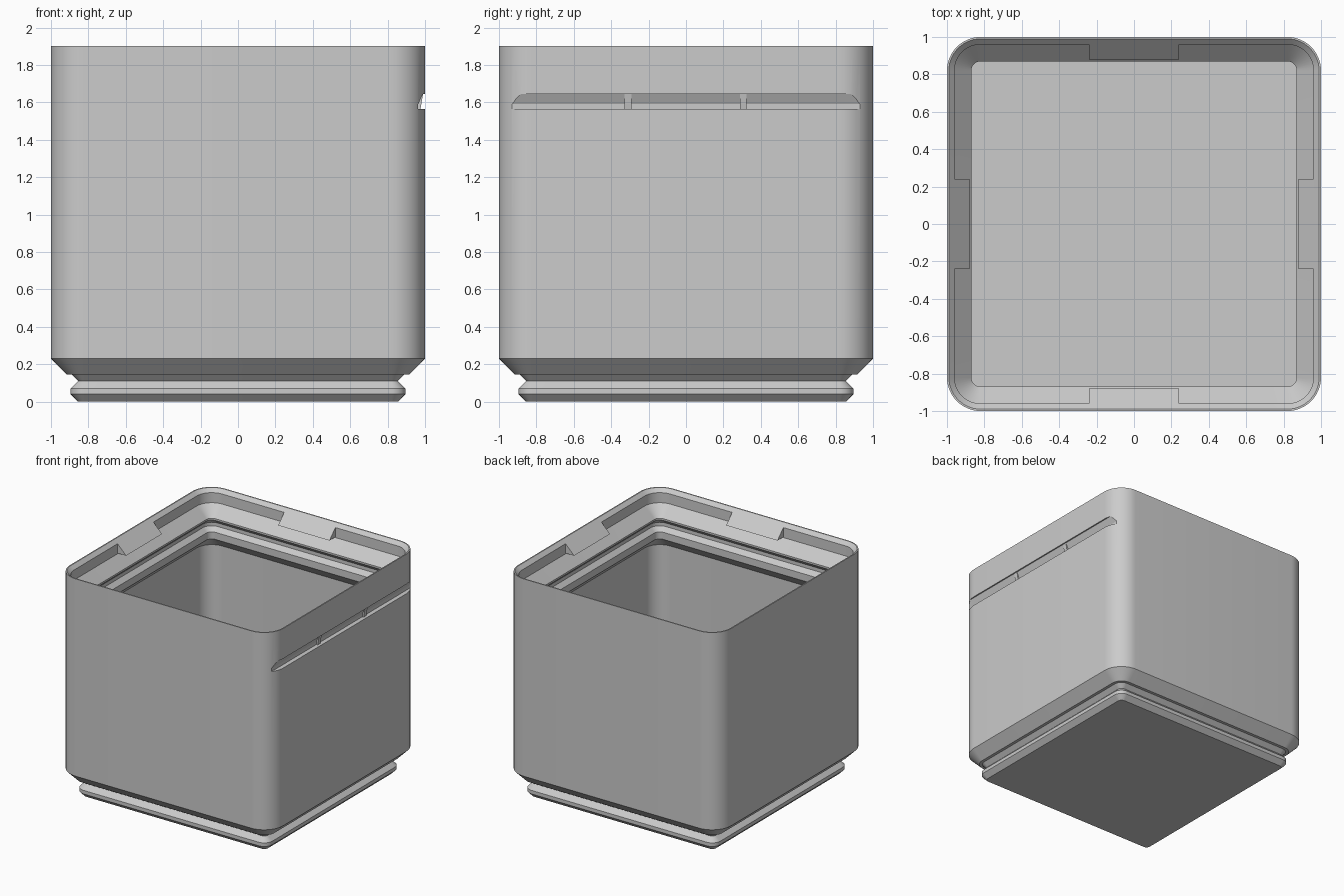
import bpy
import bmesh
import math
from mathutils import Matrix, Vector

CORNER = 0.18    # corner radius at full width
STEPS = 12       # segments per corner

cube = bpy.data.objects.get("Cube")
if cube:
    bpy.data.objects.remove(cube, do_unlink=True)

grey = bpy.data.materials.new("plain_grey")
grey.use_nodes = True
colour = (0.6, 0.6, 0.6, 1)
grey.diffuse_color = colour
grey.node_tree.nodes["Principled BSDF"].inputs["Base Color"].default_value = colour


def make_object(name, bm):
    bmesh.ops.recalc_face_normals(bm, faces=bm.faces[:])
    mesh = bpy.data.meshes.new(name)
    bm.to_mesh(mesh)
    bm.free()
    mesh.materials.append(grey)
    obj = bpy.data.objects.new(name, mesh)
    bpy.context.collection.objects.link(obj)
    return obj


def rounded_square(bm, half, z):
    """Ring of vertices whose corner radius shrinks with the inset."""
    radius = CORNER - (1 - half)
    ring = []
    for quarter in range(4):
        turn = Matrix.Rotation(quarter * math.pi / 2, 3, 'Z')
        for i in range(STEPS + 1):
            a = i / STEPS * math.pi / 2
            p = Vector((half - radius + radius * math.cos(a),
                        half - radius + radius * math.sin(a), z))
            ring.append(bm.verts.new(turn @ p))
    return ring


def loft(name, profile):
    bm = bmesh.new()
    rings = [rounded_square(bm, half, z) for half, z in profile]
    for low, high in zip(rings, rings[1:]):
        for i in range(len(low)):
            j = (i + 1) % len(low)
            bm.faces.new((low[i], low[j], high[j], high[i]))
    bm.faces.new(rings[0])
    bm.faces.new(rings[-1])
    return make_object(name, bm)


def prism(name, profile, y, width, angle=0):
    """Extrude an x-z profile along y, then turn it around the z axis."""
    bm = bmesh.new()
    face = bm.faces.new([bm.verts.new((x, y - width / 2, z)) for x, z in profile])
    grown = bmesh.ops.extrude_face_region(bm, geom=[face])
    moved = [v for v in grown["geom"] if isinstance(v, bmesh.types.BMVert)]
    bmesh.ops.translate(bm, verts=moved, vec=(0, width, 0))
    bmesh.ops.rotate(bm, verts=bm.verts[:], matrix=Matrix.Rotation(angle, 3, 'Z'))
    return make_object(name, bm)


# Container: stepped foot, outer wall, rim, funnel, latch groove, inner wall, floor
foot = [(0.855, 0), (0.895, 0.04), (0.895, 0.07), (0.855, 0.11),
        (0.89, 0.145), (0.915, 0.145)]
outside = [(1, 0.23), (1, 1.9), (0.99, 1.9), (0.96, 1.87)]
funnel = [(0.96, 1.785), (0.87, 1.695)]
groove = [(0.87, 1.68), (0.905, 1.645), (0.905, 1.615), (0.87, 1.58)]
inside = [(0.87, 1.52), (0.96, 1.43), (0.96, 0.25), (0.91, 0.2)]
body = loft("container_body", foot + outside + funnel + groove + inside)

# Label slot cut across the right side
cutter = prism("slot_cutter", [(0.963, 1.565), (1.1, 1.565), (1.1, 1.645),
                               (0.989, 1.645), (0.963, 1.59)], 0, 2.4)
cutter.hide_render = True
cut = body.modifiers.new("label_slot", 'BOOLEAN')
cut.operation = 'DIFFERENCE'
cut.solver = 'EXACT'
cut.object = cutter
bpy.ops.object.select_all(action='DESELECT')
bpy.context.view_layer.objects.active = body
body.select_set(True)
bpy.ops.object.modifier_apply(modifier=cut.name)
bpy.data.objects.remove(cutter, do_unlink=True)
bpy.ops.object.shade_smooth_by_angle(angle=math.radians(25))

# Small ribs bridging the slot
for side, y in (("front", -0.31), ("back", 0.305)):
    prism(f"slot_rib_{side}", [(0.95, 1.56), (0.975, 1.56),
                               (0.99, 1.65), (0.95, 1.65)], y, 0.035)

# Wedge tabs inside the rim, one on each wall
for i, side in enumerate(("left", "back", "right", "front")):
    prism(f"rim_tab_{side}", [(0.988, 1.898), (0.88, 1.79), (0.988, 1.79)],
          0, 0.48, i * math.pi / 2)
